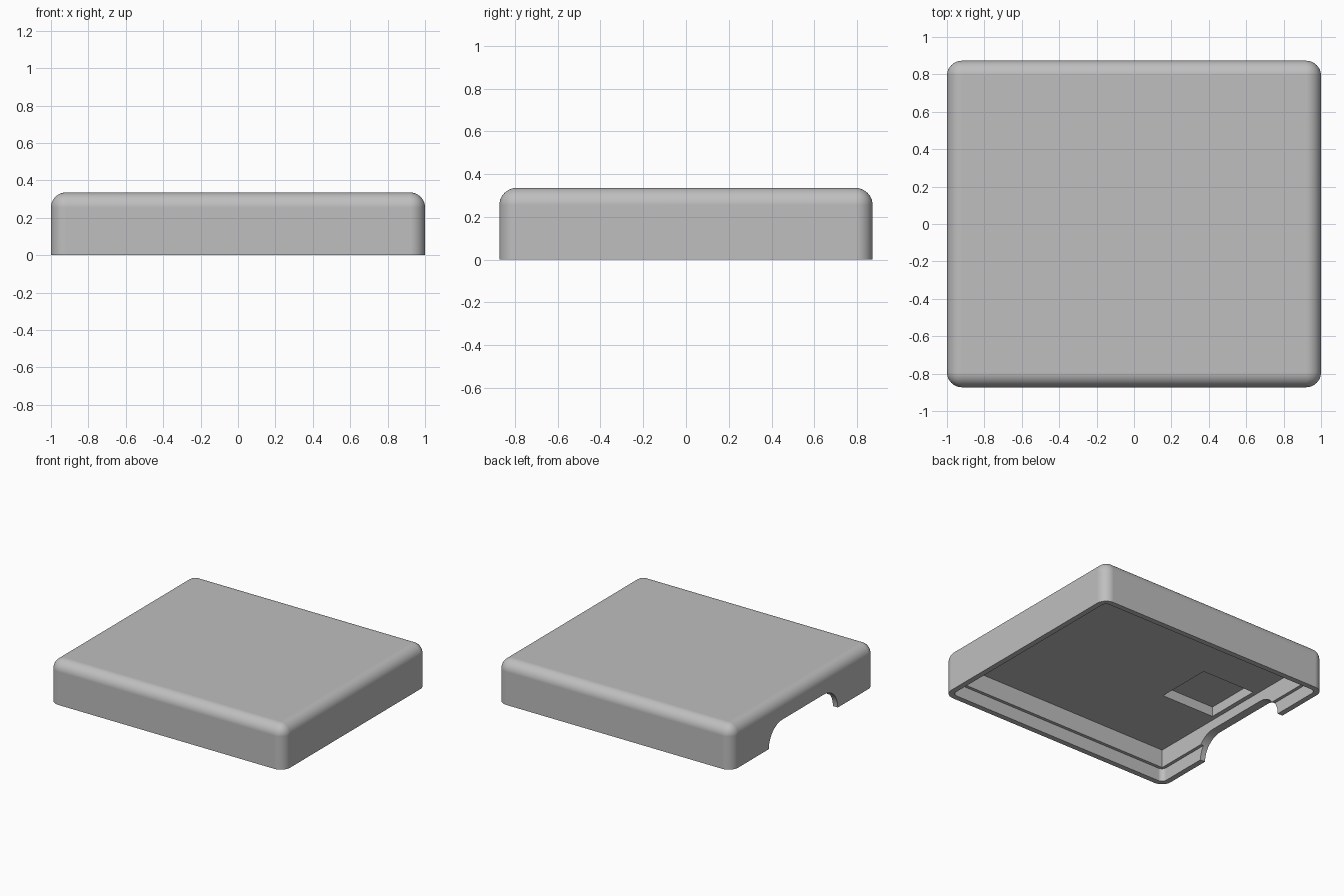
import bpy, bmesh, math

cube = bpy.data.objects.get("Cube")
if cube:
    bpy.data.objects.remove(cube, do_unlink=True)

HX, HY, TOP = 1.0, 0.873, 0.335     # half sizes and height
ROUND = 0.08                        # outer fillet radius
LIP, LIP_TOP = 0.042, 0.10          # thin rim at the open underside
WALL, CEILING = 0.066, 0.24         # main cavity
LOW = -0.2                          # cutters start below the base

grey = bpy.data.materials.new("plain grey")
grey.use_nodes = True
colour = (0.52, 0.52, 0.52, 1)
grey.diffuse_color = colour
grey.node_tree.nodes["Principled BSDF"].inputs["Base Color"].default_value = colour


def add_object(name, bm):
    mesh = bpy.data.meshes.new(name)
    bmesh.ops.recalc_face_normals(bm, faces=bm.faces[:])
    bm.to_mesh(mesh)
    bm.free()
    mesh.materials.append(grey)
    obj = bpy.data.objects.new(name, mesh)
    bpy.context.collection.objects.link(obj)
    return obj


def box(name, x, y, z, radius=0, pick=None):
    """Box from (low, high) ranges; edges chosen by pick are rounded."""
    bm = bmesh.new()
    bmesh.ops.create_cube(bm, size=1)
    for v in bm.verts:
        v.co = [r[0] if c < 0 else r[1] for c, r in zip(v.co, (x, y, z))]
    if radius:
        edges = [e for e in bm.edges if pick(e.verts[0].co.z, e.verts[1].co.z)]
        bmesh.ops.bevel(bm, geom=edges, offset=radius, offset_type='OFFSET',
                        segments=10, profile=0.5, affect='EDGES')
    return add_object(name, bm)


def slot(name, x0, x1, half_width, height, radius):
    """Round-shouldered opening extruded along x."""
    steps = 12
    arc = [(half_width - radius + radius * math.cos(a),
            height - radius + radius * math.sin(a))
           for a in (math.pi / 2 * i / steps for i in range(steps + 1))]
    outline = [(half_width, LOW)] + arc
    outline += [(-y, z) for y, z in reversed(outline)]
    bm = bmesh.new()
    face = bm.faces.new([bm.verts.new((x0, y, z)) for y, z in outline])
    grown = bmesh.ops.extrude_face_region(bm, geom=[face])["geom"]
    bmesh.ops.translate(bm, vec=(x1 - x0, 0, 0),
                        verts=[g for g in grown if isinstance(g, bmesh.types.BMVert)])
    return add_object(name, bm)


# Outer shell, rounded everywhere except around the base
cover = box("cover", (-HX, HX), (-HY, HY), (0, TOP), ROUND,
            lambda a, b: max(a, b) > TOP / 2)

# Hollows: stepped lip, cavity, shallow ceiling pocket and side cable opening
lx, ly = HX - LIP, HY - LIP
cx, cy = HX - WALL, HY - WALL
cutters = [
    box("lip_cutter", (-lx, lx), (-ly, ly), (LOW, LIP_TOP), ROUND - LIP,
        lambda a, b: abs(a - b) > 0.1),
    box("cavity_cutter", (-cx, cx), (-cy, cy), (LOW, CEILING)),
    box("pocket_cutter", (-0.9, -0.45), (-0.22, 0.22), (LOW, 0.315)),
    slot("opening_cutter", -1.2, -0.8, 0.42, 0.165, 0.165),
]

bpy.ops.object.select_all(action='DESELECT')
bpy.context.view_layer.objects.active = cover
cover.select_set(True)
for cutter in cutters:
    cutter.hide_render = True
    cut = cover.modifiers.new(cutter.name, 'BOOLEAN')
    cut.operation, cut.solver, cut.object = 'DIFFERENCE', 'EXACT', cutter
    bpy.ops.object.modifier_apply(modifier=cut.name)
    bpy.data.objects.remove(cutter, do_unlink=True)

# Smooth fillets, crisp edges, flat panels
bpy.ops.object.shade_smooth_by_angle(angle=math.radians(30))
cover.modifiers.new("flat panels", 'WEIGHTED_NORMAL').keep_sharp = True
